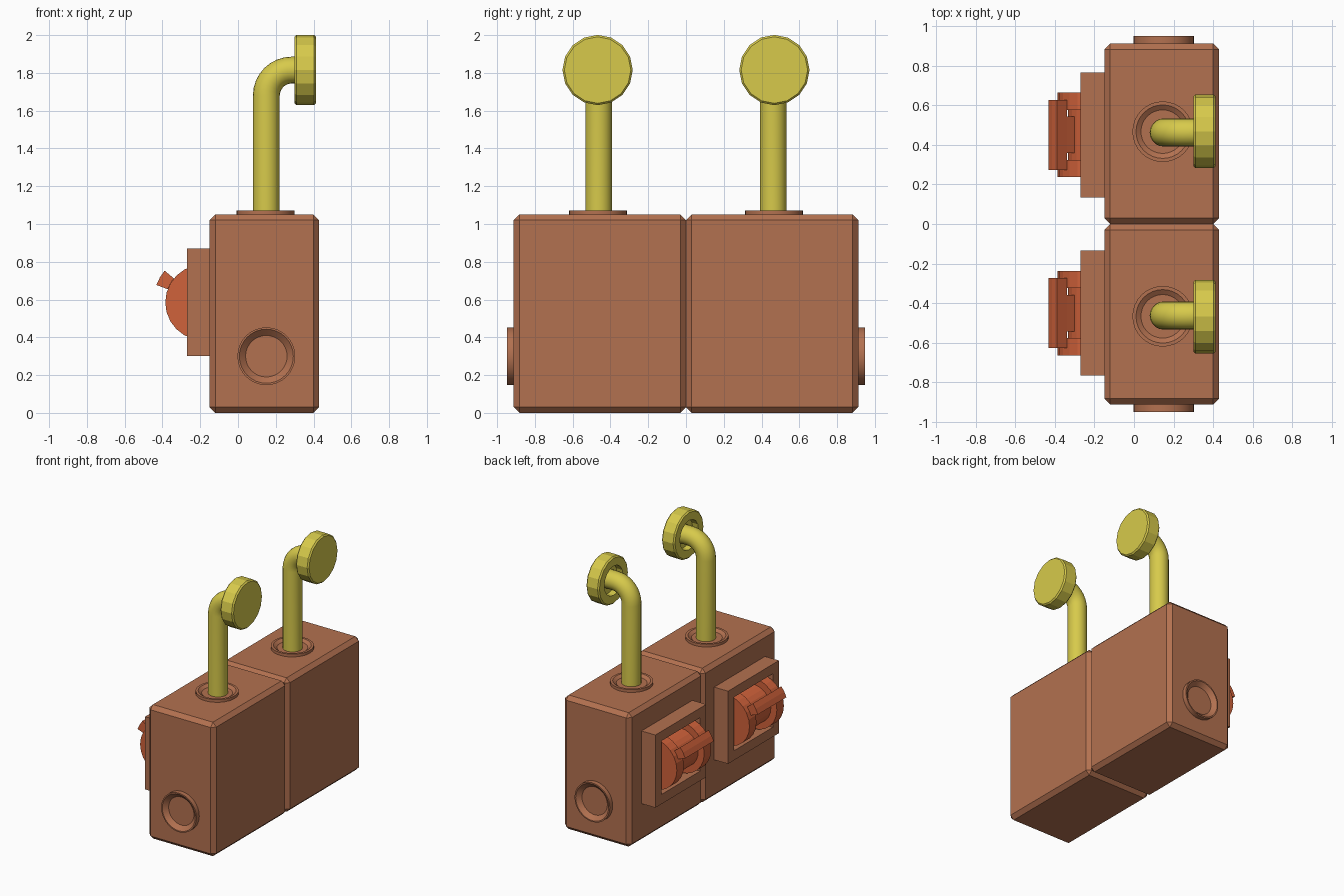
import bpy, bmesh, math
from mathutils import Vector

if "Cube" in bpy.data.objects:
    bpy.data.objects.remove(bpy.data.objects["Cube"])


def material(name, rgb):
    m = bpy.data.materials.new(name)
    m.diffuse_color = (*rgb, 1)
    m.use_nodes = True
    m.node_tree.nodes["Principled BSDF"].inputs["Base Color"].default_value = m.diffuse_color
    return m


BROWN = material("copper brown", (0.45, 0.165, 0.08))
YELLOW = material("mustard yellow", (0.68, 0.59, 0.07))
ORANGE = material("burnt orange", (0.63, 0.122, 0.043))


def finish(name, bm, mat, smooth):
    """Make the object and mirror it to the other half of the model."""
    bmesh.ops.recalc_face_normals(bm, faces=bm.faces)
    me = bpy.data.meshes.new(name)
    bm.to_mesh(me)
    bm.free()
    me.materials.append(mat)
    ob = bpy.data.objects.new(name, me)
    bpy.context.collection.objects.link(ob)
    if smooth:
        bpy.ops.object.select_all(action='DESELECT')
        ob.select_set(True)
        bpy.context.view_layer.objects.active = ob
        bpy.ops.object.shade_smooth_by_angle(angle=math.radians(35))
    mirror = ob.modifiers.new("other half", 'MIRROR')
    mirror.use_axis = (False, True, False)
    mirror.use_mirror_merge = False
    return ob


def skin(name, loops, mat, smooth=False):
    """Join matching loops of points into a closed, capped solid."""
    bm = bmesh.new()
    rings = [[bm.verts.new(p) for p in loop] for loop in loops]
    n = len(rings[0])
    for a, b in zip(rings, rings[1:]):
        for i in range(n):
            j = (i + 1) % n
            bm.faces.new((a[i], a[j], b[j], b[i]))
    bm.faces.new(rings[0])
    bm.faces.new(rings[-1])
    return finish(name, bm, mat, smooth)


def circle(centre, u, v, r, n):
    c, u, v = Vector(centre), Vector(u), Vector(v)
    return [c + r * (u * math.cos(2 * math.pi * i / n) + v * math.sin(2 * math.pi * i / n))
            for i in range(n)]


def turned(name, origin, axis, u, profile, n, mat, smooth=False):
    """Revolve (radius, height) points about an axis."""
    o, a, u = Vector(origin), Vector(axis), Vector(u)
    v = a.cross(u)
    return skin(name, [circle(o + a * h, u, v, r, n) for r, h in profile], mat, smooth)


X, Y, Z = (1, 0, 0), (0, 1, 0), (0, 0, 1)
CY = 0.456                      # middle of one tank

# main tank with chamfered edges
bm = bmesh.new()
bmesh.ops.create_cube(bm, size=1)
for v in bm.verts:
    v.co = (0.14 + v.co.x * 0.58, CY + v.co.y * 0.912, 0.525 + v.co.z * 1.05)
bmesh.ops.bevel(bm, geom=bm.edges[:], offset=0.03, segments=1, affect='EDGES')
finish("tank", bm, BROWN, False)

# raised collars: around the pipe, and on the end wall
turned("pipe_collar", (0.145, CY + 0.01, 1.045), Z, X,
       [(0.153, 0), (0.153, 0.027), (0.135, 0.027), (0.11, 0.009)], 32, BROWN, True)
turned("end_port", (0.15, 0.905, 0.3), Y, X,
       [(0.153, 0), (0.153, 0.043), (0.143, 0.043), (0.11, 0.012)], 32, BROWN, True)

# bent exhaust pipe
PY, R, BEND = CY + 0.006, 0.071, 0.135
px, pz = 0.15, 1.815
loops = [circle((px, PY, 1.04), X, Y, R, 20)]
for i in range(9):
    t = math.pi / 2 * i / 8
    c = (px + BEND * (1 - math.cos(t)), PY, pz - BEND + BEND * math.sin(t))
    loops.append(circle(c, (math.cos(t), 0, -math.sin(t)), Y, R, 20))
loops.append(circle((0.37, PY, pz), (0, 0, -1), Y, R, 20))
skin("pipe", loops, YELLOW, True)

# pipe head with a hollow back
turned("pipe_head", (0.3, PY + 0.006, pz), X, Z,
       [(0.115, 0.05), (0.115, 0), (0.176, 0), (0.186, 0.01),
        (0.186, 0.102), (0.176, 0.112)], 16, YELLOW)

# switch frame with a recess
SY, SZ = 0.45, 0.585


def rect(hy, hz, x):
    return [(x, SY + a * hy, SZ + b * hz) for a, b in ((-1, -1), (1, -1), (1, 1), (-1, 1))]


skin("switch_frame", [rect(0.315, 0.285, -0.145), rect(0.315, 0.285, -0.27),
                      rect(0.24, 0.21, -0.27), rect(0.24, 0.21, -0.158)], BROWN)

# slotted switch drum
DX = -0.185
turned("switch_drum", (DX, SY, SZ), Y, X,
       [(0.2, -0.213), (0.2, -0.126), (0.148, -0.126),
        (0.148, 0.126), (0.2, 0.126), (0.2, 0.213)], 24, ORANGE)


def lever_part(name, r0, r1, half_angle, half_width):
    """Block on the drum, tilted 30 degrees up, with a curved outer face."""
    angles = [math.radians(30 + k * half_angle) for k in (-1, 0, 1)]
    outline = [(r1, a) for a in angles] + [(r0, a) for a in reversed(angles)]
    skin(name, [[(DX - r * math.cos(a), SY + y, SZ + r * math.sin(a)) for r, a in outline]
                for y in (-half_width, half_width)], ORANGE)


# switch lever and the web that carries it
lever_part("lever_web", 0.13, 0.215, 8, 0.092)
lever_part("lever_bar", 0.2, 0.264, 9.5, 0.177)
